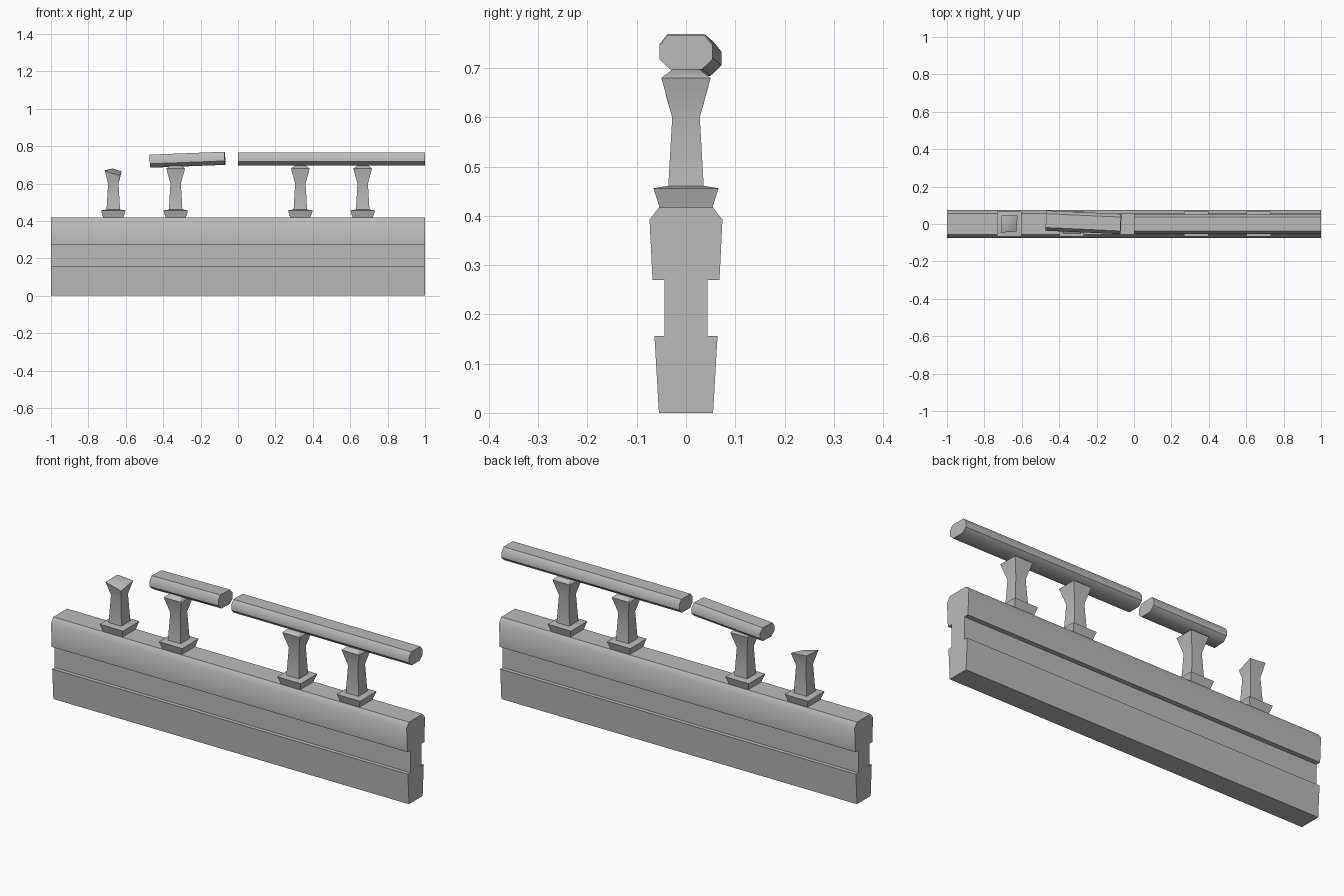
import bpy, bmesh, math
from mathutils import Vector

cube = bpy.data.objects.get("Cube")
if cube:
    bpy.data.objects.remove(cube, do_unlink=True)

stone = bpy.data.materials.new("grey_stone")
stone.use_nodes = True
GREY = (0.5, 0.5, 0.5, 1)
stone.diffuse_color = GREY
stone.node_tree.nodes["Principled BSDF"].inputs["Base Color"].default_value = GREY


def finish(name, bm, location=(0, 0, 0), rotation=(0, 0, 0)):
    """Turn a bmesh into a shaded object."""
    bmesh.ops.recalc_face_normals(bm, faces=bm.faces)
    mesh = bpy.data.meshes.new(name)
    bm.to_mesh(mesh)
    bm.free()
    mesh.materials.append(stone)
    obj = bpy.data.objects.new(name, mesh)
    bpy.context.collection.objects.link(obj)
    obj.location, obj.rotation_euler = location, rotation
    bpy.ops.object.select_all(action='DESELECT')
    obj.select_set(True)
    bpy.context.view_layer.objects.active = obj
    bpy.ops.object.shade_smooth_by_angle(angle=math.radians(46))
    return obj


def loft(rings):
    """Skin a stack of closed rings and cap both ends."""
    bm = bmesh.new()
    loops = [[bm.verts.new(p) for p in ring] for ring in rings]
    n = len(loops[0])
    for a, b in zip(loops, loops[1:]):
        for i in range(n):
            j = (i + 1) % n
            bm.faces.new((a[i], a[j], b[j], b[i]))
    bm.faces.new(loops[0])
    bm.faces.new(loops[-1])
    return bm


def extrude_x(profile, x0, x1):
    return loft([[(x, y, z) for y, z in profile] for x in (x0, x1)])


def square(half, z):
    return [(sx * half, sy * half, z) for sx, sy in ((-1, -1), (1, -1), (1, 1), (-1, 1))]


# Wall with recessed middle band and chamfered top
half_wall = [(0.055, 0), (0.064, 0.156), (0.044, 0.156), (0.044, 0.27),
             (0.068, 0.27), (0.074, 0.392), (0.055, 0.417)]
wall = half_wall + [(-y, z) for y, z in reversed(half_wall)]
finish("wall", extrude_x(wall, -1, 1))

# Posts: flared foot and waisted shaft
FOOT = [(0.053, 0.415), (0.066, 0.456), (0.036, 0.461)]
SHAFT = [(0.036, 0.46), (0.028, 0.6), (0.05, 0.68), (0.027, 0.698)]
for i, x in enumerate((-2 / 3, -1 / 3, 1 / 3, 2 / 3)):
    finish(f"post_foot_{i + 1}", loft([square(h, z) for h, z in FOOT]), (x, 0, 0))
    if i:
        finish(f"post_shaft_{i + 1}", loft([square(h, z) for h, z in SHAFT]), (x, 0, 0))

# Broken post: the shaft ends in an uneven top
rings = [square(h, z) for h, z in SHAFT[:2]]
rings.append([(-0.046, -0.046, 0.668), (0.037, -0.04, 0.642),
              (0.045, 0.046, 0.664), (-0.042, 0.045, 0.672)])
bm = loft(rings)
top = max(bm.faces, key=lambda f: f.calc_center_median().z)
peak = bmesh.ops.poke(bm, faces=[top])["verts"][0]
peak.co = Vector((-0.003, 0.015, 0.68))
finish("broken_post_shaft", bm, (-2 / 3, 0, 0))

# Handrails: a long level piece and a short displaced one
half_rail = [(0.032, -0.035), (0.054, -0.014), (0.054, 0.014), (0.037, 0.035)]
rail = half_rail + [(-y, z) for y, z in reversed(half_rail)]
finish("long_rail", extrude_x(rail, 0, 1), (0, 0, 0.732))
finish("short_rail", extrude_x(rail, -0.2, 0.2), (-0.27, 0.009, 0.727),
       (0, math.radians(-2.2), math.radians(-2.6)))
